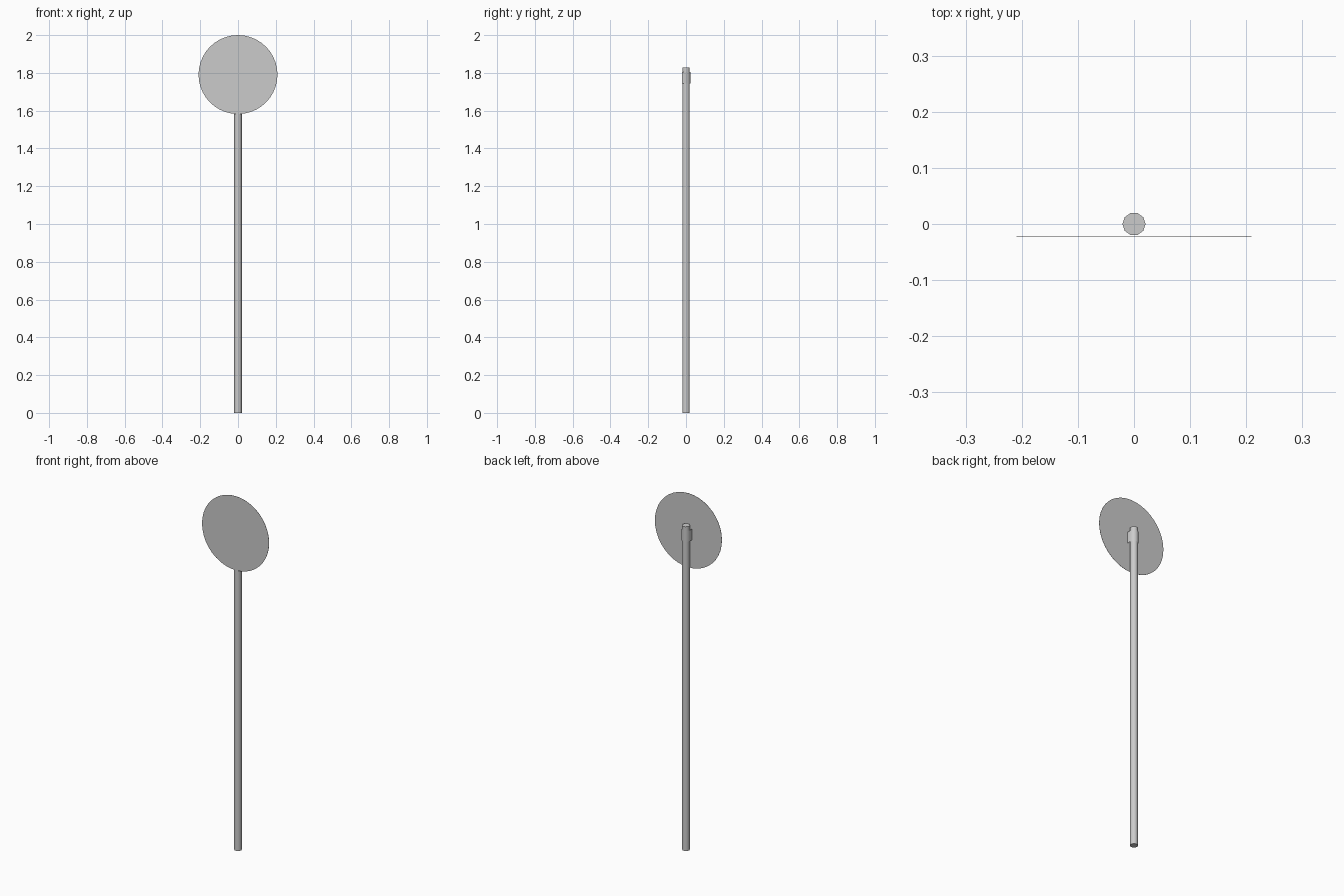
import bpy, bmesh, math
from mathutils import Matrix

if "Cube" in bpy.data.objects:
    bpy.data.objects.remove(bpy.data.objects["Cube"])


def finish(name, bm, angle=50):
    me = bpy.data.meshes.new(name)
    bm.to_mesh(me)
    bm.free()
    ob = bpy.data.objects.new(name, me)
    bpy.context.collection.objects.link(ob)
    bpy.ops.object.select_all(action='DESELECT')
    ob.select_set(True)
    bpy.context.view_layer.objects.active = ob
    bpy.ops.object.shade_smooth_by_angle(angle=math.radians(angle))
    return ob


def cylinder(name, sides, radius, depth, matrix):
    bm = bmesh.new()
    bmesh.ops.create_cone(bm, cap_ends=True, segments=sides, radius1=radius,
                          radius2=radius, depth=depth, matrix=matrix)
    return finish(name, bm)


# Round post
cylinder("post", 10, 0.0205, 1.828,
         Matrix.Translation((0, 0, 0.914)) @ Matrix.Rotation(math.radians(18), 4, 'Z'))

# Thin round sign plate on the front of the post
cylinder("sign_plate", 40, 0.209, 0.001,
         Matrix.Translation((0, -0.0215, 1.791)) @ Matrix.Rotation(math.pi / 2, 4, 'X'))

# U-shaped clamp band wrapping the back of the post
r = 0.0235
profile = [(r, -0.021)]
profile += [(r * math.cos(i * math.pi / 4), r * math.sin(i * math.pi / 4)) for i in range(5)]
profile += [(-r, -0.021)]
bm = bmesh.new()
rows = [[bm.verts.new((x, y, z)) for x, y in profile] for z in (1.743, 1.806)]
for i in range(len(profile) - 1):
    bm.faces.new((rows[0][i], rows[0][i + 1], rows[1][i + 1], rows[1][i]))
finish("clamp_band", bm)
